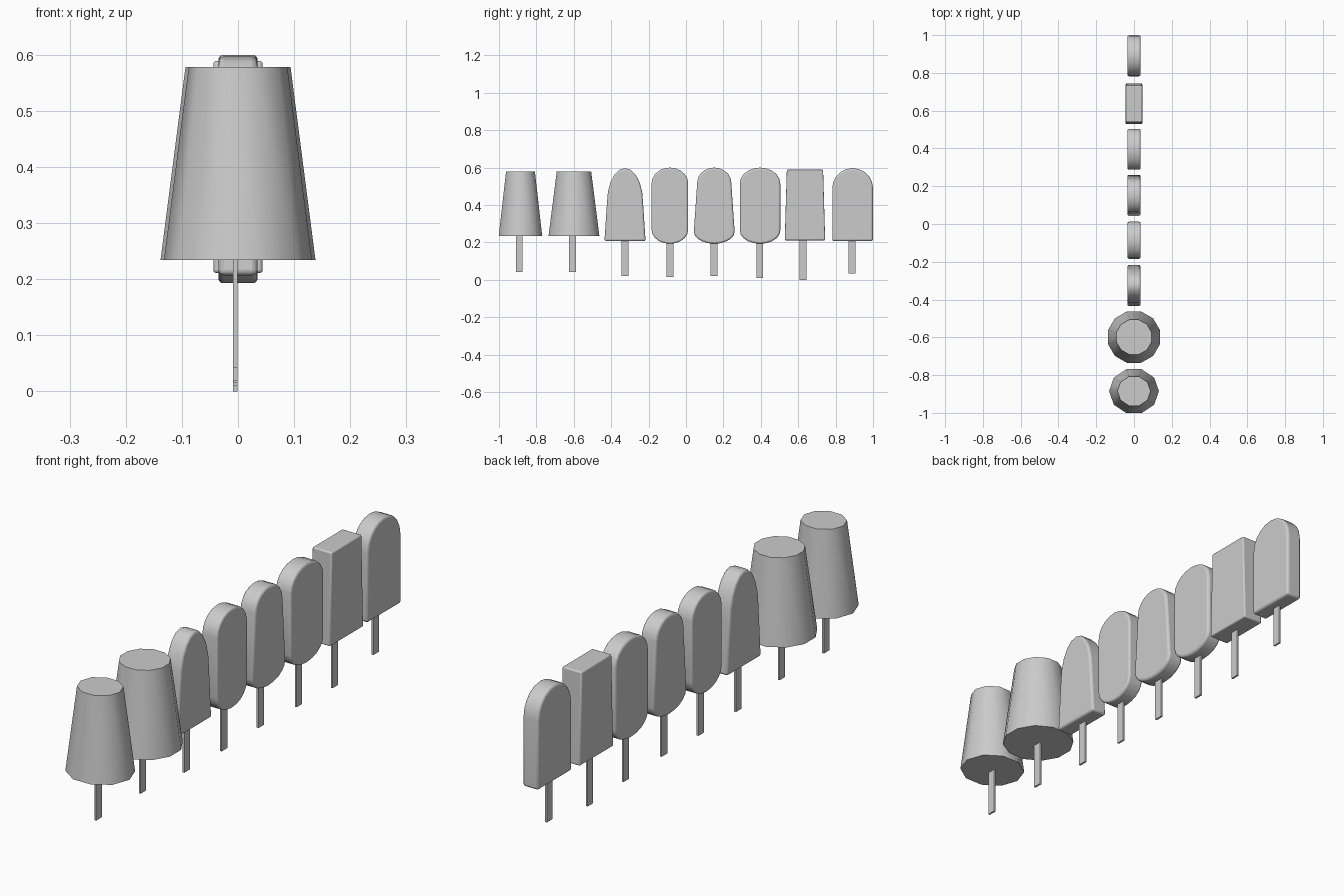
import bpy, bmesh, math

if "Cube" in bpy.data.objects:
    bpy.data.objects.remove(bpy.data.objects["Cube"])


def finish(bm, name, smooth=True):
    bmesh.ops.recalc_face_normals(bm, faces=bm.faces[:])
    me = bpy.data.meshes.new(name)
    bm.to_mesh(me)
    bm.free()
    ob = bpy.data.objects.new(name, me)
    bpy.context.collection.objects.link(ob)
    return ob


def shade(ob, angle=40):
    bpy.ops.object.select_all(action='DESELECT')
    ob.select_set(True)
    bpy.context.view_layer.objects.active = ob
    bpy.ops.object.shade_smooth_by_angle(angle=math.radians(angle))


def outline(yc, top, bot, z0, z1, cap_t, cap_b, n=10):
    """Closed side outline: elliptical or square caps, tapered sides."""
    def cap(half, z, h, start):
        if h == 0:
            s = 1 if start == 0 else -1
            return [(yc + s * half, z), (yc - s * half, z)]
        return [(yc + half * math.cos(start + math.pi * i / n),
                 z + h * math.sin(start + math.pi * i / n)) for i in range(n + 1)]
    return cap(top, z1 - cap_t, cap_t, 0) + cap(bot, z0 + cap_b, cap_b, math.pi)


def ice_bar(name, pts, half_x, bevel):
    bm = bmesh.new()
    front = bm.faces.new([bm.verts.new((-half_x, y, z)) for y, z in pts])
    ext = bmesh.ops.extrude_face_region(bm, geom=[front], use_keep_orig=True)
    for v in ext['geom']:
        if isinstance(v, bmesh.types.BMVert):
            v.co.x = half_x
    ob = finish(bm, name)
    mod = ob.modifiers.new("soft_edges", 'BEVEL')
    mod.width = bevel
    mod.segments = 3
    mod.limit_method = 'ANGLE'
    mod.angle_limit = math.radians(50)
    shade(ob)


def stick(name, yc, z0, z1):
    bm = bmesh.new()
    bmesh.ops.create_cube(bm, size=1)
    for v in bm.verts:
        v.co = (v.co.x * 0.008 - 0.0045, yc + v.co.y * 0.036,
                (z0 + z1) / 2 + v.co.z * (z1 - z0))
    finish(bm, name)


def cone(name, yc, sides, r0, r1, squash, turn):
    bm = bmesh.new()
    bmesh.ops.create_cone(bm, cap_ends=True, segments=sides,
                          radius1=r0, radius2=r1, depth=0.344)
    c, s = math.cos(turn), math.sin(turn)
    for v in bm.verts:
        x, y = v.co.x, v.co.y
        v.co = (c * x - s * y, yc + (s * x + c * y) * squash, v.co.z + 0.406)
    shade(finish(bm, name))


# Two tapered round ices
cone("small_round_ice", -0.885, 10, 0.132, 0.088, 0.925, math.radians(18))
cone("large_round_ice", -0.599, 12, 0.143, 0.097, 0.985, math.radians(15))
stick("small_round_stick", -0.892, 0.042, 0.25)
stick("large_round_stick", -0.607, 0.042, 0.25)

# Flat ices: centre y, top half, bottom half, z0, z1, caps, half depth, bevel, stick y, stick z
bars = [
    ("pointed_arch", -0.326, 0.096, 0.110, 0.207, 0.597, 0.18, 0, 0.035, 0.010, -0.326, 0.020),
    ("capsule", -0.086, 0.098, 0.098, 0.193, 0.600, 0.085, 0.075, 0.035, 0.008, -0.086, 0.015),
    ("tapered_capsule", 0.151, 0.091, 0.109, 0.193, 0.600, 0.080, 0.065, 0.035, 0.010, 0.150, 0.020),
    ("wide_capsule", 0.396, 0.108, 0.108, 0.193, 0.600, 0.085, 0.070, 0.035, 0.010, 0.395, 0.011),
    ("block", 0.636, 0.097, 0.108, 0.211, 0.589, 0, 0, 0.044, 0.006, 0.626, 0.0),
    ("arch", 0.891, 0.109, 0.109, 0.207, 0.597, 0.107, 0, 0.035, 0.010, 0.888, 0.035),
]
for name, yc, top, bot, z0, z1, ct, cb, hx, bev, sy, sz in bars:
    ice_bar(name + "_ice", outline(yc, top, bot, z0, z1, ct, cb), hx, bev)
    stick(name + "_stick", sy, sz, z0 + 0.02)
